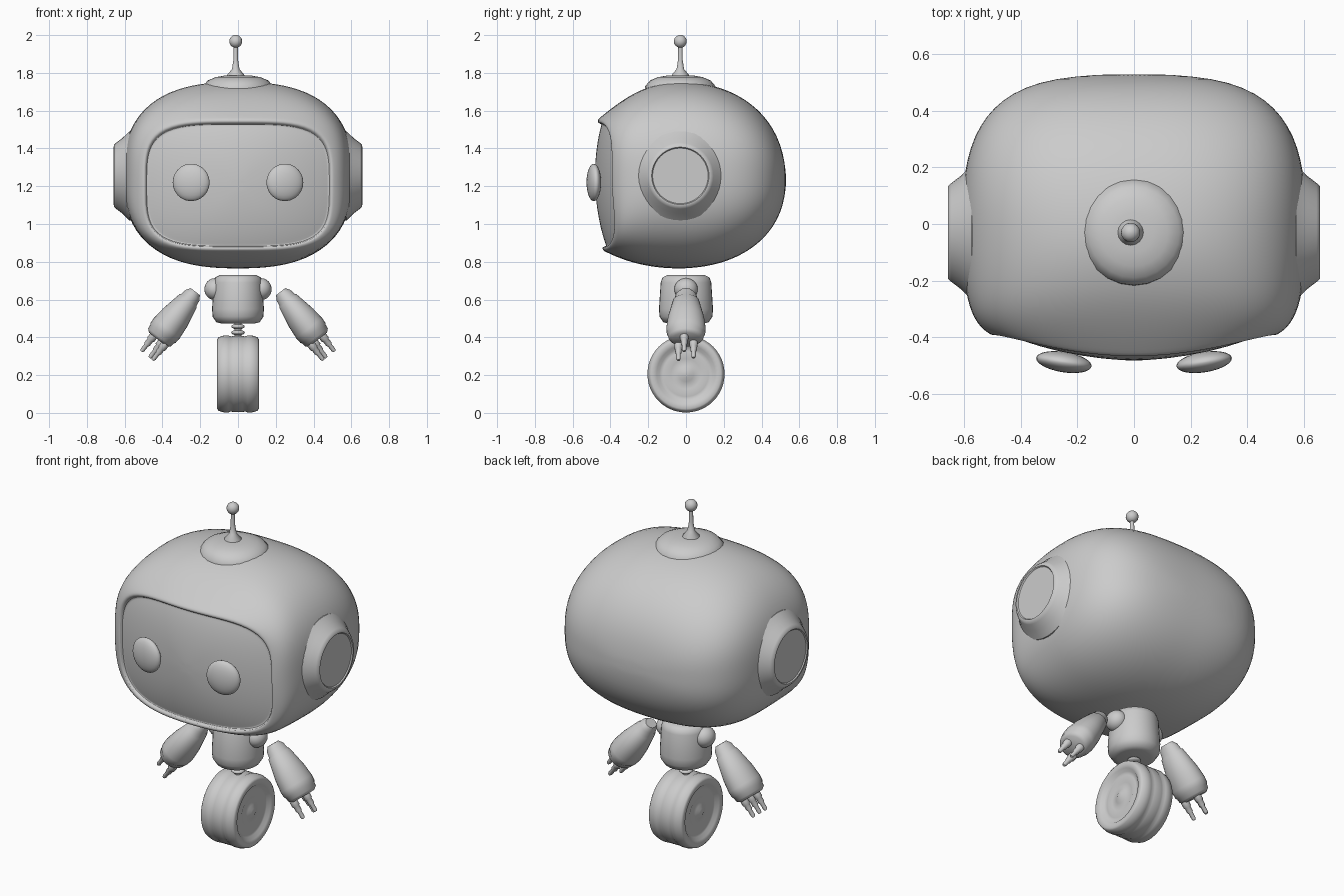
import bpy, bmesh, math
from mathutils import Matrix, Vector

cube = bpy.data.objects.get("Cube")
if cube:
    bpy.data.objects.remove(cube, do_unlink=True)

GREY = (0.6, 0.6, 0.6, 1)
grey = bpy.data.materials.new("plain_grey")
grey.use_nodes = True
grey.diffuse_color = GREY
grey.node_tree.nodes["Principled BSDF"].inputs["Base Color"].default_value = GREY


def finish(name, bm, angle):
    """Turn a bmesh into a smooth shaded object."""
    bmesh.ops.recalc_face_normals(bm, faces=bm.faces)
    mesh = bpy.data.meshes.new(name)
    bm.to_mesh(mesh)
    bm.free()
    mesh.materials.append(grey)
    obj = bpy.data.objects.new(name, mesh)
    bpy.context.collection.objects.link(obj)
    bpy.ops.object.select_all(action="DESELECT")
    obj.select_set(True)
    bpy.context.view_layer.objects.active = obj
    bpy.ops.object.shade_smooth_by_angle(angle=math.radians(angle))
    return obj


def loft(bm, rings):
    """Bridge rings of points and cap both ends."""
    loops = [[bm.verts.new(p) for p in ring] for ring in rings]
    count = len(loops[0])
    for a, b in zip(loops, loops[1:]):
        for i in range(count):
            j = (i + 1) % count
            bm.faces.new((a[i], a[j], b[j], b[i]))
    for loop in (loops[0], loops[-1]):
        centre = bm.verts.new(sum((v.co for v in loop), Vector()) / count)
        for i in range(count):
            bm.faces.new((loop[i], loop[(i + 1) % count], centre))


def lathe(name, profile, matrix, segs=32, angle=50):
    """Revolve (radius, height) points about the local z axis."""
    turn = [math.tau * i / segs for i in range(segs)]
    bm = bmesh.new()
    loft(bm, [[matrix @ Vector((r * math.cos(t), r * math.sin(t), h)) for t in turn]
              for r, h in profile])
    return finish(name, bm, angle)


def ball(name, matrix, segs=24):
    steps = 12
    arc = [math.pi * (i + 0.3) / (steps + 0.6) for i in range(steps + 1)]
    return lathe(name, [(math.sin(t), -math.cos(t)) for t in arc], matrix, segs)


def place(x, y, z, scale=(1, 1, 1)):
    return Matrix.Translation((x, y, z)) @ Matrix.Diagonal((*scale, 1))


def mix(a, b, f):
    return a + (b - a) * f


SIDEWAYS = Matrix.Rotation(math.pi / 2, 4, "Y")
SIDES = (("left", 1), ("right", -1))


# Head: rounded cross-sections, bowed where they belong to the face
def section(y, bow, half_width, top, bottom, power, count=48):
    points = []
    for i in range(count):
        t = math.tau * (i + 0.5) / count
        c, s = math.cos(t), math.sin(t)
        r = (abs(c) ** power + abs(s) ** power) ** (-1 / power)
        x = half_width * r * c
        z = mix(bottom, top, (1 + r * s) / 2)
        points.append((x, y + bow * (0.39 * x * x + 0.3 * (z - 1.27) ** 2), z))
    return points


RIM_W, RIM_TOP, RIM_LOW = 0.51, 1.555, 0.86
MID_W, MID_TOP, MID_LOW = 0.609, 1.755, 0.763
MID_Y, FRONT, BACK, POLE_Z = -0.05, 0.44, 0.58, 1.23

# Bulging face panel
head = []
for k in (0.1, 0.4, 0.7, 0.9, 0.99, 1):
    head.append(section(mix(-0.483, -0.467, k ** 3), 1, 0.483 * k,
                        1.205 + 0.322 * k, 1.205 - 0.322 * k, 4))
# Rim lip
for inset, y in ((0.02, -0.486), (0.01, -0.491)):
    head.append(section(y, 1, RIM_W - inset, RIM_TOP - inset, RIM_LOW + inset, 4))
# Shell from the rim to the widest section
for t in (1, 0.96, 0.85, 0.7, 0.55, 0.4, 0.2, 0):
    f = 1 - t ** 1.8
    head.append(section(MID_Y - FRONT * t, t ** 3, mix(RIM_W, MID_W, f ** 0.6),
                        mix(RIM_TOP, MID_TOP, f), mix(RIM_LOW, MID_LOW, f),
                        2.55 + 1.35 * t * t))
# Shell from the widest section to the back
steps = 9
for i in range(1, steps + 1):
    t = math.sin(math.pi / 2 * i / (steps + 0.4))
    wide = (1 - t ** 3.2) ** (1 / 3.2)
    tall = (1 - t ** 2.2) ** (1 / 2.2)
    head.append(section(MID_Y + BACK * t, 0, MID_W * wide, mix(POLE_Z, MID_TOP, tall),
                        mix(POLE_Z, MID_LOW, tall), 2.6))
bm = bmesh.new()
loft(bm, head)
smooth = finish("head", bm, 60).modifiers.new("smooth", "SUBSURF")
smooth.levels = smooth.render_levels = 1

# Head cap and antenna
lathe("head_cap", [(0.188, 1.71), (0.186, 1.73), (0.16, 1.76), (0.12, 1.777),
                   (0.07, 1.786)], place(0, -0.03, 0), 24)
lathe("antenna_stem", [(0.046, 1.775), (0.045, 1.79), (0.02, 1.82), (0.012, 1.87),
                       (0.011, 1.95)], place(-0.012, -0.03, 0), 16)
ball("antenna_ball", place(-0.012, -0.03, 1.967, (0.034,) * 3), 16)

# Torso and waist joint
lathe("torso", [(0.09, 0.473), (0.12, 0.48), (0.14, 0.51), (0.143, 0.55),
                (0.134, 0.69), (0.125, 0.717), (0.1, 0.729)],
      place(0, 0, 0, (0.96, 1, 1)))
lathe("waist_rod", [(0.019, 0.48), (0.019, 0.4)], place(0, 0, 0), 16)
for i, z in enumerate((0.457, 0.425)):
    ball(f"waist_bead_{i + 1}", place(0, 0, z, (0.036, 0.036, 0.014)), 20)

# Wheel: tread and softly stepped hub, one half mirrored about its middle
half = [(0.02, 0.1), (0.04, 0.09), (0.08, 0.084), (0.1, 0.092), (0.12, 0.086),
        (0.14, 0.088), (0.155, 0.103), (0.185, 0.11), (0.195, 0.103), (0.204, 0.073),
        (0.204, 0.05), (0.198, 0.037), (0.202, 0.024)]
lathe("wheel", half + [(r, -h) for r, h in reversed(half)],
      place(0, 0, 0.206) @ SIDEWAYS, 48, 65)

# Arms follow a slanted axis leading out and down from the shoulder
down = Vector((0.616, 0, -0.788))
out = Vector((0.788, 0, 0.616))
arm = Matrix((out, (0, 1, 0), down)).transposed().to_4x4()
arm.translation = (0.235, 0, 0.63)
arm_profile = [(0.03, -0.015), (0.046, 0.008), (0.051, 0.04), (0.058, 0.048),
               (0.08, 0.16), (0.087, 0.23), (0.085, 0.262), (0.08, 0.27),
               (0.077, 0.292), (0.06, 0.307)]
finger_profile = [(0.022, 0), (0.022, 0.03), (0.017, 0.035), (0.017, 0.06),
                  (0.012, 0.067), (0.012, 0.1), (0.007, 0.11)]
finger_spots = ((0.03, -0.01), (-0.045, -0.04), (-0.025, 0.04))

for side, s in SIDES:
    flip = Matrix.Diagonal((s, 1, 1, 1))
    # Ear discs
    lathe(side + "_ear", [(0.236, 0.5), (0.236, 0.575), (0.2, 0.612), (0.175, 0.645),
                          (0.163, 0.657), (0.152, 0.658), (0.147, 0.652)],
          flip @ place(0, -0.03, 1.255) @ SIDEWAYS, 40, 42)
    # Eyes lie on the bowed face panel
    ball(side + "_eye", flip @ place(0.248, -0.488, 1.22)
         @ Matrix.Rotation(math.radians(9), 4, "Z")
         @ Matrix.Diagonal((0.099, 0.036, 0.099, 1)), 32)
    # Shoulder, arm and fingers
    ball(side + "_shoulder", flip @ place(0.122, 0, 0.655, (0.056, 0.062, 0.058)))
    lathe(side + "_arm", arm_profile, flip @ arm @ Matrix.Diagonal((1, 1.2, 1, 1)))
    for i, (x, y) in enumerate(finger_spots):
        lathe(f"{side}_finger_{i + 1}", finger_profile,
              flip @ arm @ place(x, y, 0.3), 12)
